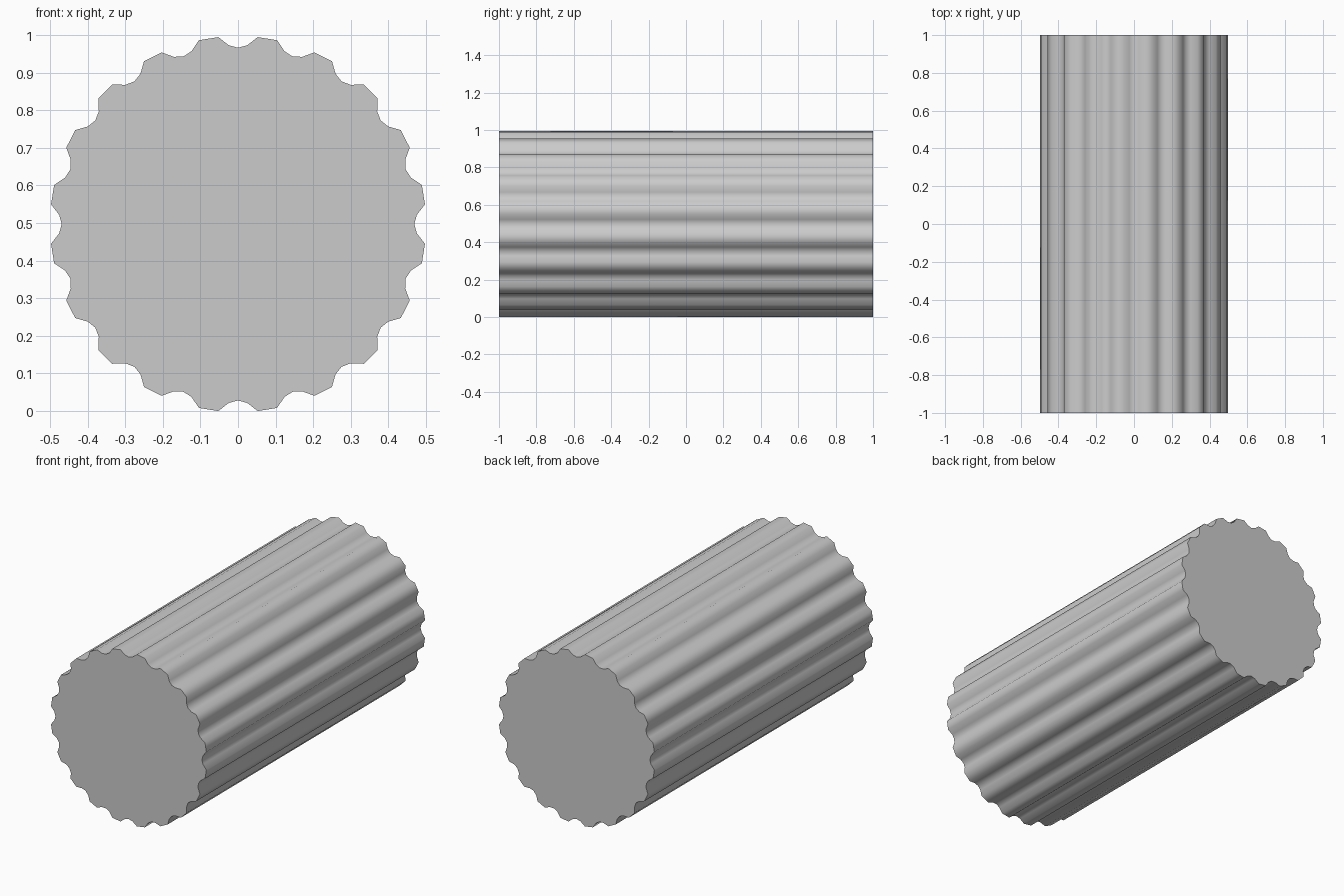
import bpy, bmesh, math

if "Cube" in bpy.data.objects:
    bpy.data.objects.remove(bpy.data.objects["Cube"])

TEETH = 20
R = 0.5                      # ridge radius
HALF = 1.0                   # half length along y
CZ = R * math.cos(math.radians(6))

# One flute: (angle in degrees, radius), repeated around the axis
FLUTE = [(0, 0.469), (3, 0.4765), (6, R), (12, R), (15, 0.4765)]

profile = []
for t in range(TEETH):
    for deg, r in FLUTE:
        a = math.radians(t * 360 / TEETH + deg)
        profile.append((r * math.sin(a), CZ + r * math.cos(a)))

# Fluted drum: profile extruded along y, with flat caps
bm = bmesh.new()
front = [bm.verts.new((x, -HALF, z)) for x, z in profile]
back = [bm.verts.new((x, HALF, z)) for x, z in profile]
n = len(profile)
for i in range(n):
    j = (i + 1) % n
    bm.faces.new((front[i], front[j], back[j], back[i]))
bm.faces.new(front)
bm.faces.new(list(reversed(back)))
bmesh.ops.recalc_face_normals(bm, faces=bm.faces)

mesh = bpy.data.meshes.new("fluted_cylinder")
bm.to_mesh(mesh)
bm.free()
obj = bpy.data.objects.new("fluted_cylinder", mesh)
bpy.context.collection.objects.link(obj)

# Plain grey
mat = bpy.data.materials.new("light_grey")
mat.diffuse_color = (0.6, 0.6, 0.6, 1)
mat.use_nodes = True
mat.node_tree.nodes["Principled BSDF"].inputs["Base Color"].default_value = mat.diffuse_color
mesh.materials.append(mat)

# Smooth flutes, sharp cap rims
bpy.context.view_layer.objects.active = obj
obj.select_set(True)
bpy.ops.object.shade_smooth_by_angle(angle=math.radians(65))
